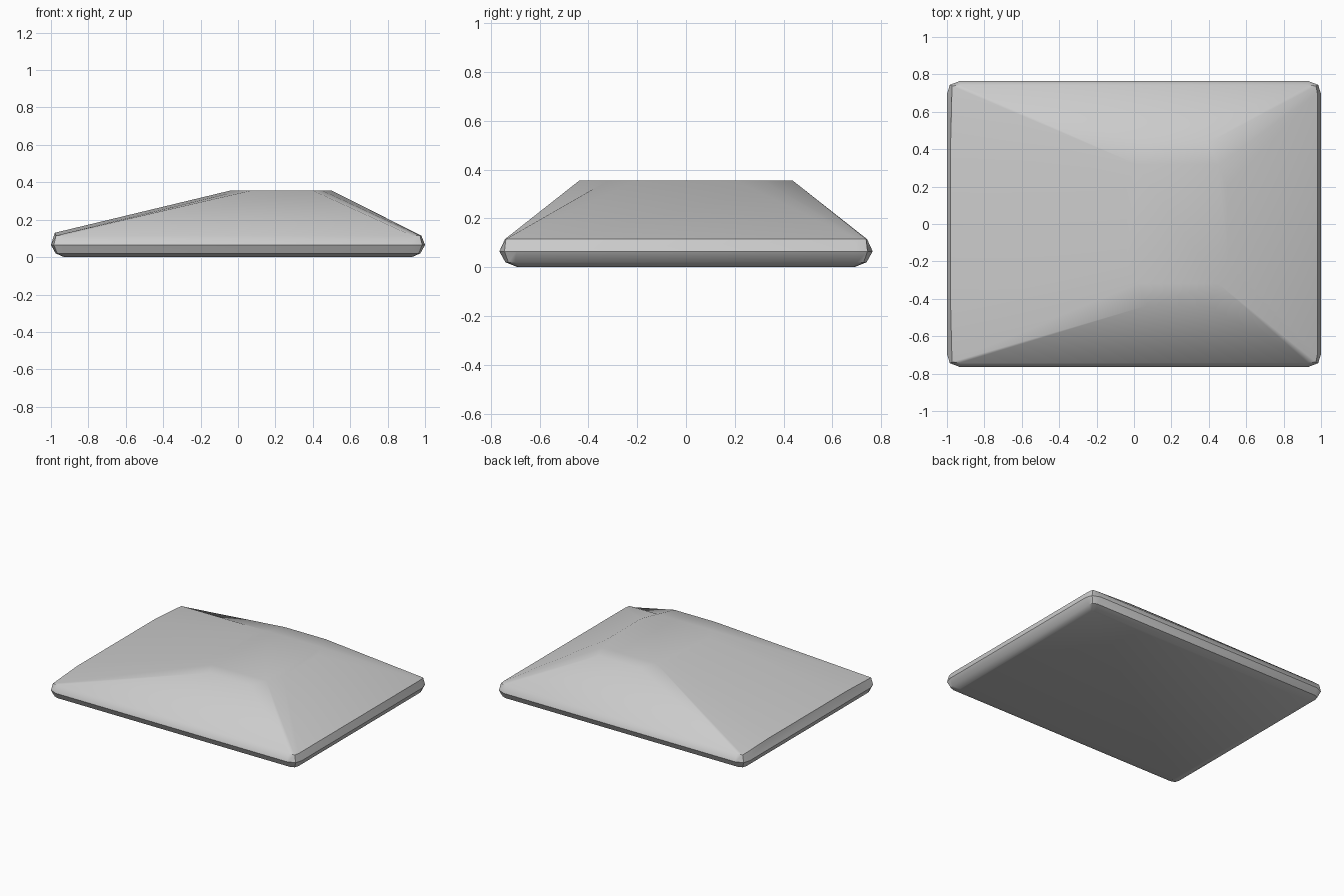
import bpy
import bmesh

cube = bpy.data.objects.get("Cube")
if cube:
    bpy.data.objects.remove(cube, do_unlink=True)

grey = bpy.data.materials.new("plain_grey")
grey.use_nodes = True
colour = (0.6, 0.6, 0.6, 1)
grey.diffuse_color = colour
grey.node_tree.nodes["Principled BSDF"].inputs["Base Color"].default_value = colour

CORNERS = ((1, 1), (-1, 1), (-1, -1), (1, -1))


def ordered(corner, points):
    """Keep every corner running counter-clockwise."""
    sx, sy = corner
    return points if sx * sy > 0 else points[::-1]


def rounded_ring(bm, hx, hy, z, cut):
    """Rectangle with three points at each corner."""
    ring = []
    for sx, sy in CORNERS:
        pts = [(hx, hy - cut), (hx - cut * 0.22, hy - cut * 0.3), (hx - cut, hy)]
        ring += [bm.verts.new((sx * x, sy * y, z)) for x, y in ordered((sx, sy), pts)]
    return ring


def rim_ring(bm):
    """Upper rim, with the left edge gently bowed upwards."""
    ring = []
    for sx, sy in CORNERS:
        side = (0.98, 0.7, 0.115) if sx > 0 else (0.98, 0.45, 0.13)
        pts = [side, (0.973, 0.738, 0.115), (0.93, 0.742, 0.115)]
        ring += [bm.verts.new((sx * x, sy * y, z)) for x, y, z in ordered((sx, sy), pts)]
    return ring


def plateau_ring(bm):
    """Flat top with clipped corners, set towards the right."""
    ring = []
    for sx, sy in CORNERS:
        side, end = (0.5, 0.4) if sx > 0 else (-0.04, 0.07)
        pts = [(side, 0.2), ((side + end) / 2, 0.318), (end, 0.436)]
        ring += [bm.verts.new((x, sy * y, 0.356)) for x, y in ordered((sx, sy), pts)]
    return ring


# Sloped slab: bottom bevel, belt, rim and raised plateau
bm = bmesh.new()
rings = [
    rounded_ring(bm, 0.93, 0.69, 0.0, 0.02),
    rounded_ring(bm, 0.975, 0.74, 0.02, 0.04),
    rounded_ring(bm, 1.0, 0.765, 0.065, 0.07),
    rim_ring(bm),
    plateau_ring(bm),
]
for low, high in zip(rings, rings[1:]):
    for i in range(len(low)):
        j = (i + 1) % len(low)
        bm.faces.new((low[i], low[j], high[j], high[i]))
bm.faces.new(rings[0][::-1])
bm.faces.new(rings[-1])
bmesh.ops.recalc_face_normals(bm, faces=bm.faces)

mesh = bpy.data.meshes.new("sloped_slab")
bm.to_mesh(mesh)
bm.free()
mesh.materials.append(grey)
slab = bpy.data.objects.new("sloped_slab", mesh)
bpy.context.collection.objects.link(slab)

bpy.ops.object.select_all(action="DESELECT")
slab.select_set(True)
bpy.context.view_layer.objects.active = slab
bpy.ops.object.shade_smooth_by_angle(angle=0.66)
